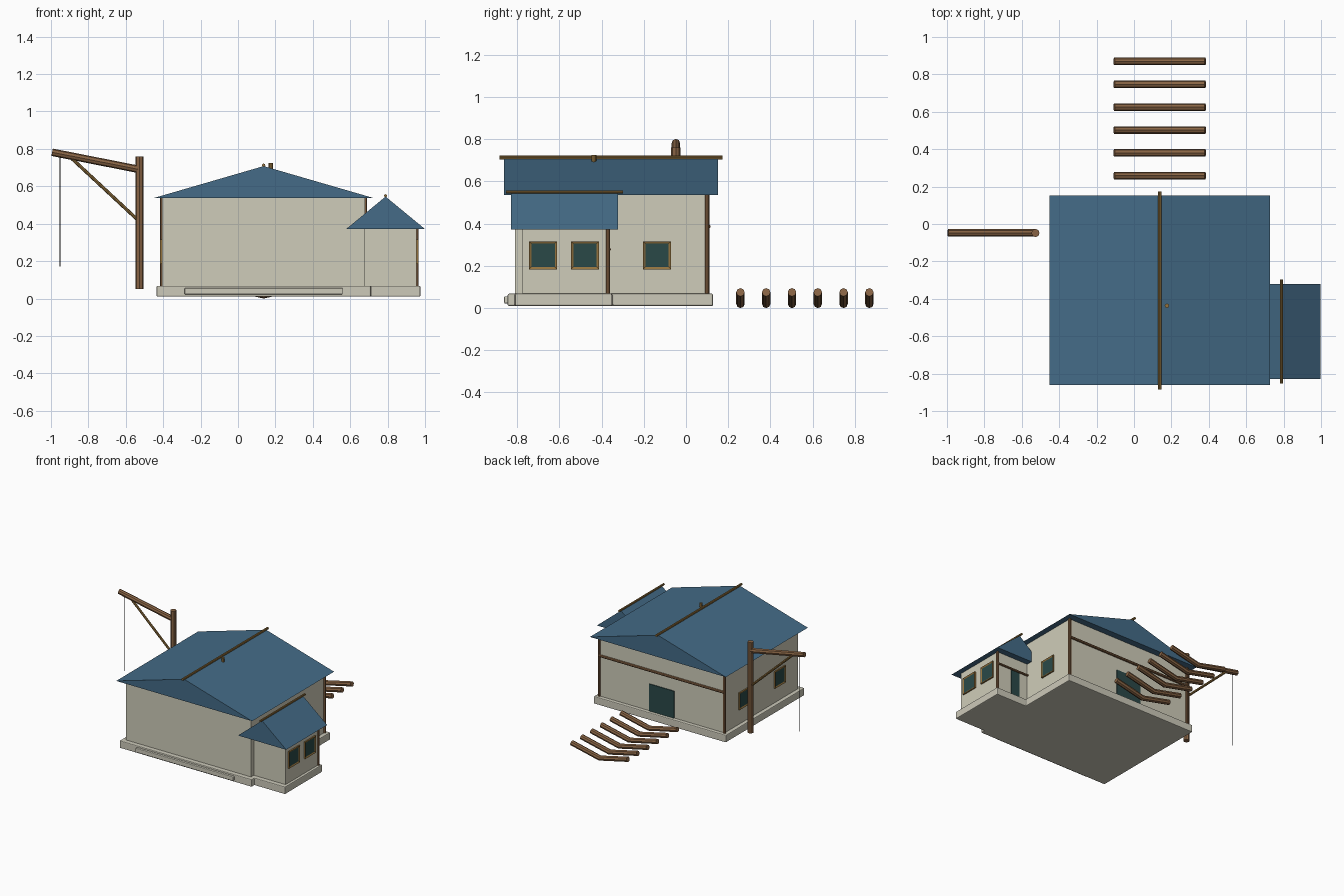
import bpy, bmesh
from mathutils import Vector

cube = bpy.data.objects.get("Cube")
if cube:
    bpy.data.objects.remove(cube, do_unlink=True)


def material(name, srgb):
    col = [(c / 255) ** 2.2 for c in srgb] + [1.0]
    m = bpy.data.materials.new(name)
    m.use_nodes = True
    m.diffuse_color = col
    bsdf = next(n for n in m.node_tree.nodes if n.type == 'BSDF_PRINCIPLED')
    bsdf.inputs["Base Color"].default_value = col
    bsdf.inputs["Roughness"].default_value = 0.8
    return m


PLASTER = material("cream_plaster", (206, 203, 184))
STONE = material("pale_stone", (203, 200, 184))
ROOF = material("slate_blue", (70, 107, 134))
WOOD = material("brown_wood", (135, 100, 70))
TRIM = material("golden_wood", (146, 114, 64))
GLASS = material("dark_teal", (46, 74, 73))
ROPE = material("black_rope", (22, 22, 22))


def add(name, mesh, *mats):
    ob = bpy.data.objects.new(name, mesh)
    bpy.context.collection.objects.link(ob)
    for m in mats:
        mesh.materials.append(m)
    return ob


def extrude(name, outline, vec, mat, bevel=0):
    """Solid made by sweeping a flat outline along a vector."""
    bm = bmesh.new()
    face = bm.faces.new([bm.verts.new(p) for p in outline])
    out = bmesh.ops.extrude_face_region(bm, geom=[face])
    verts = [g for g in out["geom"] if isinstance(g, bmesh.types.BMVert)]
    bmesh.ops.translate(bm, verts=verts, vec=Vector(vec))
    bmesh.ops.recalc_face_normals(bm, faces=bm.faces)
    mesh = bpy.data.meshes.new(name)
    bm.to_mesh(mesh)
    bm.free()
    ob = add(name, mesh, mat)
    if bevel:
        b = ob.modifiers.new("bevel", 'BEVEL')
        b.width, b.segments = bevel, 2
    return ob


def box(name, x0, x1, y0, y1, z0, z1, mat, bevel=0):
    outline = [(x0, y0, z0), (x1, y0, z0), (x1, y1, z0), (x0, y1, z0)]
    return extrude(name, outline, (0, 0, z1 - z0), mat, bevel)


def rod(name, points, radius, mat):
    """Round timber following a path, capped and smooth."""
    cu = bpy.data.curves.new(name, 'CURVE')
    cu.dimensions = '3D'
    cu.bevel_depth, cu.bevel_resolution, cu.use_fill_caps = radius, 2, True
    sp = cu.splines.new('POLY')
    sp.points.add(len(points) - 1)
    for p, co in zip(sp.points, points):
        p.co = (*co, 1)
    ob = add(name, cu, mat)
    bpy.ops.object.select_all(action='DESELECT')
    ob.select_set(True)
    bpy.context.view_layer.objects.active = ob
    bpy.ops.object.convert(target='MESH')
    bpy.ops.object.shade_smooth_by_angle()


def gable_roof(name, x0, x1, y0, y1, z0, z1, over, radius, mat):
    mid = (x0 + x1) / 2
    extrude(name, [(x0, y0, z0), (x1, y0, z0), (mid, y0, z1)], (0, y1 - y0, 0), ROOF)
    rod(name + "_ridge_pole", [(mid, y0 - over, z1 + 0.005), (mid, y1 + over, z1 + 0.005)], radius, mat)


def window(name, x, y, side):
    """Framed pane on a wall facing +x or -x, with the glass set in."""
    bm = bmesh.new()
    bmesh.ops.create_cube(bm, size=1)
    bmesh.ops.scale(bm, verts=bm.verts, vec=(0.03, 0.132, 0.132))
    bmesh.ops.translate(bm, verts=bm.verts, vec=(x - side * 0.004, y, 0.25))
    outer = [f for f in bm.faces if f.normal.x * side > 0.9]
    bmesh.ops.inset_region(bm, faces=outer, thickness=0.015)
    bmesh.ops.translate(bm, verts=outer[0].verts, vec=(-side * 0.005, 0, 0))
    outer[0].material_index = 1
    mesh = bpy.data.meshes.new(name)
    bm.to_mesh(mesh)
    bm.free()
    add(name, mesh, TRIM, GLASS)


# Main house and annex extents
MX0, MX1, MY0, MY1 = -0.405, 0.68, -0.81, 0.10
AX1, AY0, AY1 = 0.955, -0.775, -0.37
MID = (MX0 + MX1) / 2

# Stone plinth with the annex step and a long ledge at the front
plinth = [(-0.435, -0.845), (0.71, -0.845), (0.71, -0.81), (0.975, -0.81),
          (0.975, -0.35), (0.71, -0.35), (0.71, 0.128), (-0.435, 0.128)]
extrude("plinth", [(x, y, 0.01) for x, y in plinth], (0, 0, 0.058), STONE, 0.006)
box("front_ledge", -0.286, 0.56, -0.862, -0.83, 0.022, 0.056, STONE, 0.005)

# Walls
box("main_walls", MX0, MX1, MY0, MY1, 0.06, 0.54, PLASTER)
box("annex_walls", MX1 - 0.02, AX1, AY0, AY1, 0.06, 0.375, PLASTER)

# Roofs with ridge poles
gable_roof("main_roof", -0.452, 0.726, -0.862, 0.152, 0.537, 0.708, 0.022, 0.009, TRIM)
gable_roof("annex_roof", 0.58, 0.998, -0.829, -0.322, 0.373, 0.545, 0.024, 0.008, TRIM)
rod("roof_vent", [(0.176, -0.437, 0.66), (0.176, -0.437, 0.725)], 0.012, TRIM)

# Timber posts and rails on the back walls
for label, x in (("right", MX0), ("left", MX1)):
    rod("main_back_post_" + label, [(x, MY1, 0.065), (x, MY1, 0.54)], 0.011, WOOD)
rod("annex_back_post", [(AX1, AY1, 0.065), (AX1, AY1, 0.375)], 0.01, WOOD)
rod("main_back_rail", [(MX0, MY1 + 0.007, 0.387), (MX1, MY1 + 0.007, 0.387)], 0.01, WOOD)
rod("annex_back_rail", [(MX1, AY1 + 0.006, 0.278), (AX1, AY1 + 0.006, 0.278)], 0.008, WOOD)

# Doors
box("main_door", MID - 0.107, MID + 0.107, MY1 - 0.01, MY1 + 0.006, 0.065, 0.28, GLASS)
box("annex_door", 0.755, 0.832, AY1 - 0.01, AY1 + 0.006, 0.065, 0.268, GLASS)

# Windows
for y in (-0.677, -0.479):
    window("annex_window", AX1, y, 1)
window("main_window_left", MX1, -0.1375, 1)
for y in (-0.577, -0.1375):
    window("main_window_right", MX0, y, -1)

# Hoist: post, boom, brace and hanging rope
HY = -0.048
rod("hoist_post", [(-0.527, HY, 0.05), (-0.527, HY, 0.76)], 0.022, WOOD)
rod("hoist_boom", [(-0.994, HY, 0.782), (-0.527, HY, 0.69)], 0.02, WOOD)
rod("hoist_brace", [(-0.89, HY, 0.75), (-0.527, HY, 0.412)], 0.009, TRIM)
rod("hoist_rope", [(-0.952, HY, 0.77), (-0.952, HY, 0.172)], 0.003, ROPE)

# Slipway of shallow V-shaped logs behind the main door
for i in range(6):
    y = 0.258 + i * 0.1222
    rod("slipway_log", [(-0.106, y, 0.075), (MID, y, 0.02), (0.381, y, 0.075)], 0.02, WOOD)
